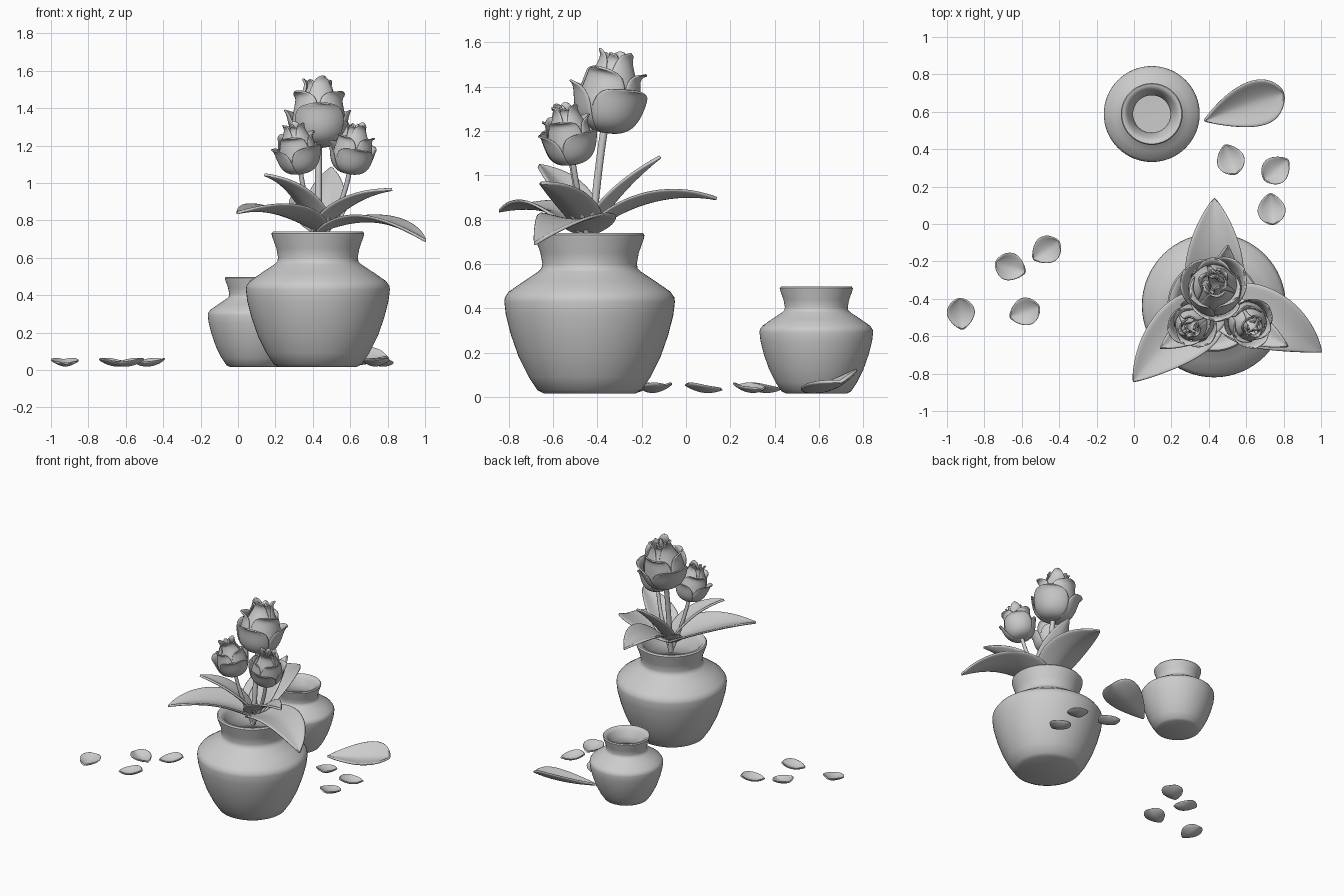
import bpy, bmesh, math
from mathutils import Vector, Matrix

if "Cube" in bpy.data.objects:
    bpy.data.objects.remove(bpy.data.objects["Cube"])


def finish(name, bm, thick=0.0, sub=0):
    bmesh.ops.remove_doubles(bm, verts=bm.verts, dist=1e-5)
    bmesh.ops.recalc_face_normals(bm, faces=bm.faces)
    me = bpy.data.meshes.new(name)
    bm.to_mesh(me)
    bm.free()
    ob = bpy.data.objects.new(name, me)
    bpy.context.collection.objects.link(ob)
    bpy.ops.object.select_all(action='DESELECT')
    ob.select_set(True)
    bpy.context.view_layer.objects.active = ob
    bpy.ops.object.shade_smooth_by_angle(angle=math.radians(45))
    if thick:
        m = ob.modifiers.new("thickness", 'SOLIDIFY')
        m.thickness = thick
        m.offset = 0
    if sub:
        ob.modifiers.new("smooth", 'SUBSURF').levels = sub
        ob.modifiers["smooth"].render_levels = sub
    return ob


def bez(pts, t):
    pts = [Vector(p) for p in pts]
    while len(pts) > 1:
        pts = [a.lerp(b, t) for a, b in zip(pts, pts[1:])]
    return pts[0]


def sheet(bm, fn, nu, nv):
    """Grid surface from fn(u in -1..1, v in 0..1)."""
    g = [[bm.verts.new(fn(-1 + 2 * i / nu, 0.5 - 0.5 * math.cos(math.pi * j / nv)))
          for i in range(nu + 1)] for j in range(nv + 1)]
    for j in range(nv):
        for i in range(nu):
            bm.faces.new((g[j][i], g[j][i + 1], g[j + 1][i + 1], g[j + 1][i]))


# Pots: one hollow lathe profile at two sizes
POT = [(0, .015), (.205, .015), (.235, .03), (.275, .09), (.32, .18), (.355, .28),
       (.378, .37), (.385, .43), (.382, .45), (.365, .475), (.30, .52), (.232, .565),
       (.217, .58), (.213, .60), (.222, .65), (.245, .715), (.248, .73), (.24, .74),
       (.22, .738), (.195, .71), (.165, .64), (.15, .59), (.16, .56), (.29, .47),
       (.34, .42), (.32, .30), (.26, .15), (.19, .07), (0, .065)]


def pot(name, x, y, k):
    bm = bmesh.new()
    vs = [bm.verts.new((x + r * k, y, .015 + (z - .015) * k)) for r, z in POT]
    es = [bm.edges.new(p) for p in zip(vs, vs[1:])]
    bmesh.ops.spin(bm, geom=vs + es, cent=(x, y, 0), axis=(0, 0, 1),
                   angle=math.tau, steps=64, use_duplicate=False)
    finish(name, bm)


pot("large_pot", .427, -.435, 1)
pot("small_pot", .095, .588, .666)


# Leaves and fallen petals: cupped blades along a bezier midrib
def blade(name, path, half, cup, a=.5, b=.9, roll=0, thick=.016):
    peak = a / (a + b)
    top = peak ** a * (1 - peak) ** b

    def fn(u, v):
        p = bez(path, v)
        t = (bez(path, min(v + .02, 1)) - bez(path, max(v - .02, 0))).normalized()
        side = t.cross(Vector((0, 0, 1))).normalized()
        n = side.cross(t)
        v = min(max(v, 0), 1)
        w = half * v ** a * (1 - v) ** b / top
        across = side * math.cos(roll) + n * math.sin(roll)
        up = n * math.cos(roll) - side * math.sin(roll)
        return p + across * (u * w) + up * (cup * w * abs(u) ** 1.5)
    bm = bmesh.new()
    sheet(bm, fn, 8, 18)
    finish(name, bm, thick, 1)


blade("large_leaf_back", [(.43, -.45, .73), (.43, -.17, .95), (.43, .14, .895)], .16, .3)
blade("large_leaf_left", [(.45, -.44, .73), (.20, -.58, .89), (-.005, -.845, .84)], .17, .3)
blade("large_leaf_right", [(.42, -.45, .73), (.74, -.47, .88), (1.005, -.685, .69)], .17, .2)
blade("small_leaf_back", [(.44, -.43, .73), (.48, -.32, .92), (.50, -.115, 1.085)], .11, .3)
blade("small_leaf_left", [(.45, -.43, .73), (.34, -.54, .97), (.14, -.665, 1.045)], .11, .3)
blade("small_leaf_right", [(.42, -.43, .73), (.60, -.54, .93), (.825, -.655, .965)], .11, .3)
blade("fallen_leaf", [(.80, .70, .07), (.62, .66, .015), (.375, .55, .025)],
      .13, .4, roll=.28)

# position and pointing direction of each fallen petal
FALLEN = [(-.47, -.14, 215), (-.66, -.23, -20), (-.925, -.48, 275), (-.585, -.47, 200),
          (.515, .345, 110), (.76, .29, 40), (.735, .08, 95)]
for i, (x, y, ang) in enumerate(FALLEN):
    d = Vector((math.cos(math.radians(ang)), math.sin(math.radians(ang)), 0)) * .083
    c = Vector((x, y, 0))
    blade(f"fallen_petal_{i + 1}", [c - d + Vector((0, 0, .055)), c + Vector((0, 0, .0)),
                                    c + d + Vector((0, 0, .035))],
          .076, .4, a=.42, b=.6, thick=.01)

# Flowers: nested rings of cupped petals, (radius, height) bezier per ring
RINGS = [  # profile, half angle, count, turn
    ([(0, 0), (.19, -.02), (.135, .18), (.185, .20)], 1.12, 3, 0),
    ([(0, .01), (.235, -.01), (.12, .24), (.09, .25), (.145, .28)], 1.1, 3, 60),
    ([(0, .01), (.235, 0), (.15, .24), (.02, .30), (.085, .365)], 1.05, 3, 15),
    ([(0, .02), (.20, .04), (.14, .26), (.01, .29), (.07, .35)], .9, 3, 75),
    ([(0, .03), (.12, .08), (.07, .25), (.0, .30), (.04, .355)], .9, 3, 40)]


def flower(name, base, axis, k, turn):
    rot = Vector((0, 0, 1)).rotation_difference(Vector(axis)).to_matrix().to_4x4()
    mat = Matrix.Translation(base) @ rot @ Matrix.Scale(k, 4)
    bm = bmesh.new()
    for prof, half, count, off in RINGS:
        for i in range(count):
            mid = math.radians(turn + off + i * 360 / count)

            def fn(u, v):
                r, z = bez(prof, v)
                a = mid + u * half * math.sqrt(max(0, 1 - v ** 4))
                r *= 1 + .04 * u          # each petal overlaps its neighbour
                return mat @ Vector((r * math.cos(a), r * math.sin(a), z))
            sub = bmesh.new()
            sheet(sub, fn, 8, 12)
            tmp = bpy.data.meshes.new("petal")
            sub.to_mesh(tmp)
            sub.free()
            bm.from_mesh(tmp)
            bpy.data.meshes.remove(tmp)
    finish(name, bm, .012 * k, 1)


# Stems
def stem(name, pts, radius):
    cu = bpy.data.curves.new(name, 'CURVE')
    cu.dimensions = '3D'
    cu.bevel_depth = radius
    cu.bevel_resolution = 3
    cu.use_fill_caps = True
    sp = cu.splines.new('POLY')
    sp.points.add(12)
    for i, p in enumerate(sp.points):
        p.co = (*bez(pts, i / 12), 1)
    ob = bpy.data.objects.new(name, cu)
    bpy.context.collection.objects.link(ob)


for name, base, axis, k, turn, r in [
        ("tall", (.43, -.37, 1.2), (0, .17, 1), 1, -90, .018),
        ("left", (.335, -.515, 1.055), (-.15, -.15, 1), .74, 190, .013),
        ("right", (.595, -.51, 1.055), (.16, -.15, 1), .74, -80, .013)]:
    flower(name + "_flower", base, axis, k, turn)
    b = Vector(base)
    stem(name + "_stem", [(.43, -.43, .66), b - Vector(axis) * .18,
                          b + Vector(axis) * .02], r)
